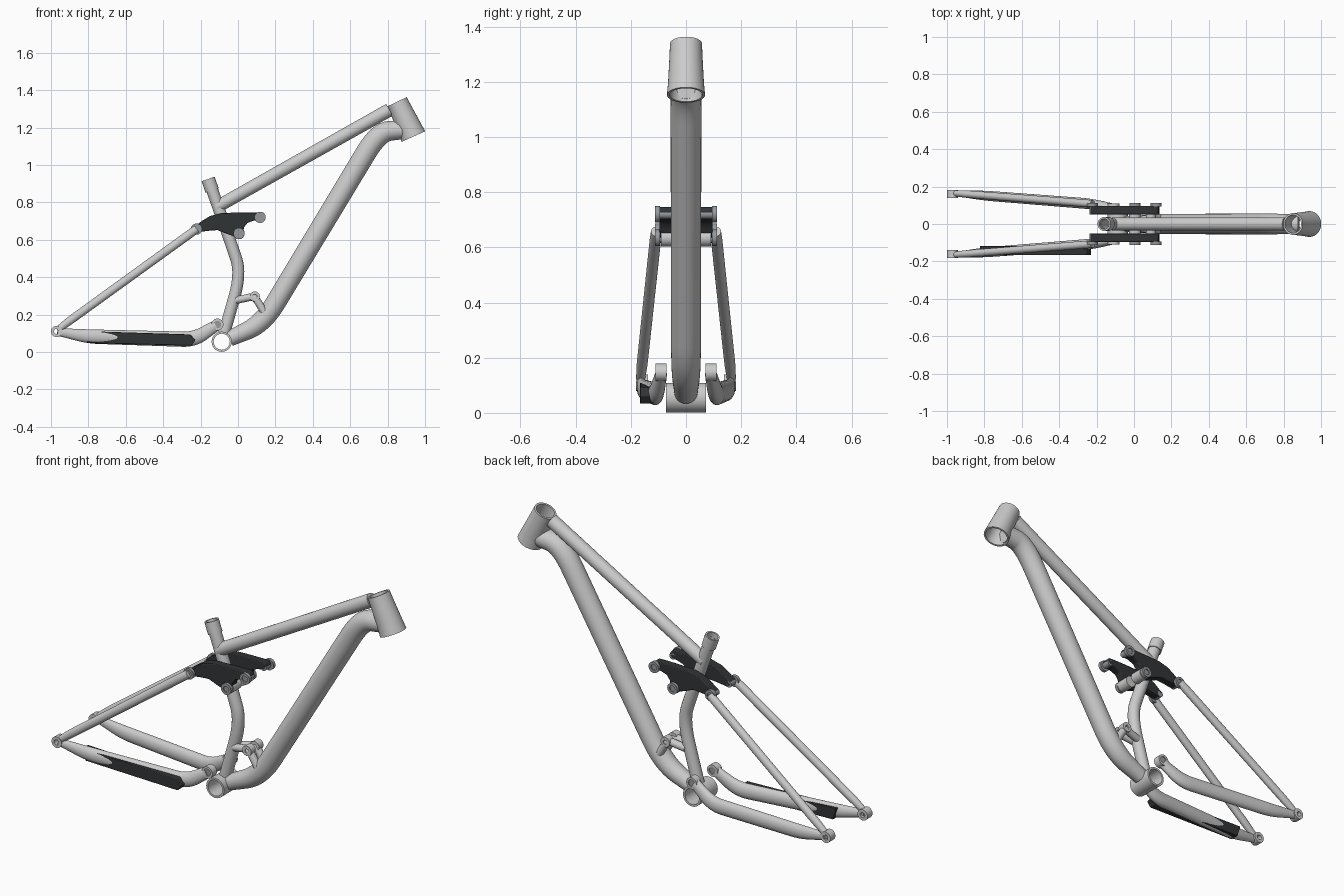
import bpy, bmesh, math
from mathutils import Vector

if "Cube" in bpy.data.objects:
    bpy.data.objects.remove(bpy.data.objects["Cube"])


def material(name, c):
    m = bpy.data.materials.new(name)
    m.diffuse_color = (*c, 1)
    m.use_nodes = True
    m.node_tree.nodes["Principled BSDF"].inputs["Base Color"].default_value = m.diffuse_color
    return m


DARK = material("dark", (0.03, 0.033, 0.035))
STEEL = material("steel", (0.3, 0.32, 0.34))


def finish(name, bm, mat=None, angle=35):
    bmesh.ops.recalc_face_normals(bm, faces=bm.faces)
    me = bpy.data.meshes.new(name)
    bm.to_mesh(me)
    bm.free()
    ob = bpy.data.objects.new(name, me)
    bpy.context.collection.objects.link(ob)
    if mat:
        me.materials.append(mat)
    bpy.ops.object.select_all(action='DESELECT')
    bpy.context.view_layer.objects.active = ob
    ob.select_set(True)
    bpy.ops.object.shade_smooth_by_angle(angle=math.radians(angle))
    return ob


def rounded(pts, fillet):
    """Round the corners of a path of (x, y, z, radius) points."""
    pts = [Vector(p) for p in pts]
    out = [pts[0]]
    for a, b, c in zip(pts, pts[1:], pts[2:]):
        la, lc = (a - b).length, (c - b).length
        p = b + (a - b) * min(fillet / la, 0.48)
        q = b + (c - b) * min(fillet / lc, 0.48)
        for i in range(9):
            t = i / 8
            out.append(p.lerp(b, t).lerp(b.lerp(q, t), t))
    return out + [pts[-1]]


def tube(name, pts, fillet=0.1, wall=0, flat=1.0, mat=None, sides=32):
    """Sweep a circle (or oval, flattened across y) along a path; wall > 0 makes it hollow."""
    path = rounded(pts, fillet)
    bm = bmesh.new()

    def skin(offset):
        rings = []
        for i, p in enumerate(path):
            t = (path[min(i + 1, len(path) - 1)] - path[max(i - 1, 0)]).to_3d().normalized()
            ref = Vector((1, 0, 0)) if abs(t.y) > 0.9 else Vector((0, 1, 0))
            n = t.cross(ref).normalized()
            s = n.cross(t)
            r = p[3] - offset
            rings.append([bm.verts.new(p.to_3d() + s * r * flat * math.cos(a) + n * r * math.sin(a))
                          for a in (2 * math.pi * k / sides for k in range(sides))])
        return rings

    rings = skin(0)
    if wall:
        rings += skin(wall)[::-1]
        rings.append(rings[0])
    else:
        bm.faces.new(rings[0])
        bm.faces.new(rings[-1])
    for r0, r1 in zip(rings, rings[1:]):
        for k in range(sides):
            j = (k + 1) % sides
            bm.faces.new((r0[k], r0[j], r1[j], r1[k]))
    return finish(name, bm, mat)


def pin(name, x, z, y0, y1, r, wall=0, mat=None):
    return tube(name, [(x, y0, z, r), (x, y1, z, r)], wall=wall, mat=mat)


def plate(name, outline, y0, y1, mat, bevel=0.004):
    """Extrude an x-z outline between two y positions."""
    bm = bmesh.new()
    f = bm.faces.new([bm.verts.new((x, y0, z)) for x, z in outline])
    g = bmesh.ops.extrude_face_region(bm, geom=[f])
    bmesh.ops.translate(bm, vec=(0, y1 - y0, 0),
                        verts=[v for v in g['geom'] if isinstance(v, bmesh.types.BMVert)])
    ob = finish(name, bm, mat)
    m = ob.modifiers.new("bevel", 'BEVEL')
    m.width, m.segments = bevel, 2
    return ob


# front triangle
tube("head_tube", [(0.85, 0, 1.338, 0.058), (0.873, 0, 1.29, 0.06), (0.918, 0, 1.197, 0.065),
                   (0.938, 0, 1.152, 0.069)], fillet=0.01, wall=0.01, sides=48)
tube("top_tube", [(-0.115, 0, 0.775, 0.034), (0.81, 0, 1.295, 0.036)])
tube("down_tube", [(-0.045, 0, 0.072, 0.042), (0.134, 0, 0.152, 0.054),
                   (0.752, 0, 1.178, 0.056), (0.88, 0, 1.188, 0.05)], fillet=0.13)
tube("seat_tube", [(-0.15, 0, 0.9, 0.032), (-0.035, 0, 0.575, 0.032), (0.016, 0, 0.42, 0.032),
                   (-0.074, 0, 0.1, 0.032)], fillet=0.13, wall=0.006)
tube("seat_collar", [(-0.16, 0, 0.925, 0.037), (-0.138, 0, 0.863, 0.037)], wall=0.009)
pin("bottom_bracket_shell", -0.087, 0.055, -0.073, 0.073, 0.054, wall=0.011)

link_outline = [(-0.232, 0.672), (-0.19, 0.703), (-0.15, 0.727), (-0.09, 0.743), (0.0, 0.746),
                (0.08, 0.747), (0.125, 0.746), (0.135, 0.73), (0.125, 0.708), (0.085, 0.703),
                (0.05, 0.69), (0.033, 0.668), (0.027, 0.64), (0.01, 0.62), (-0.02, 0.618),
                (-0.06, 0.632), (-0.11, 0.652), (-0.16, 0.648), (-0.215, 0.64), (-0.235, 0.652)]

for side, s in (("right", -1), ("left", 1)):
    # shock mount ears between seat tube and down tube
    tube(f"shock_mount_{side}", [(-0.01, s * 0.016, 0.277, 0.02), (0.088, s * 0.03, 0.298, 0.02),
                                 (0.145, s * 0.03, 0.205, 0.02)], fillet=0.03, sides=20)
    pin(f"shock_mount_eye_{side}", 0.09, 0.297, s * 0.014, s * 0.053, 0.027, wall=0.016)

    # rocker link with pivots
    plate(f"rocker_link_{side}", link_outline, s * 0.05, s * 0.096, DARK)
    for n, (x, z) in enumerate([(-0.222, 0.657), (0.005, 0.634), (0.118, 0.72)]):
        pin(f"link_washer_{side}_{n}", x, z, s * 0.094, s * 0.112, 0.03, wall=0.014, mat=STEEL)
        pin(f"link_bolt_{side}_{n}", x, z, s * 0.05, s * 0.106, 0.017, mat=STEEL)
    pin(f"rocker_pivot_boss_{side}", 0.005, 0.634, s * 0.02, s * 0.09, 0.031)

    # seat stay
    tube(f"seat_stay_{side}", [(-0.222, s * 0.107, 0.657, 0.022), (-0.25, s * 0.11, 0.637, 0.023),
                               (-0.9, s * 0.16, 0.167, 0.022), (-0.965, s * 0.165, 0.118, 0.017)],
         fillet=0.04, flat=0.9, sides=24)
    # chain stay
    tube(f"chain_stay_{side}", [(-0.965, s * 0.165, 0.108, 0.02), (-0.8, s * 0.152, 0.083, 0.038),
                                (-0.235, s * 0.108, 0.067, 0.041), (-0.12, s * 0.09, 0.14, 0.03)],
         fillet=0.06, flat=0.7)
    pin(f"main_pivot_{side}", -0.11, 0.147, s * 0.07, s * 0.11, 0.032, wall=0.012)
    pin(f"main_pivot_bolt_{side}", -0.11, 0.147, s * 0.075, s * 0.104, 0.021, mat=STEEL)
    # rear axle dropout
    pin(f"dropout_{side}", -0.97, 0.11, s * 0.138, s * 0.182, 0.03, wall=0.016)

# chain guard on the drive side
plate("chain_guard", [(-0.825, 0.112), (-0.255, 0.094), (-0.228, 0.062), (-0.25, 0.034),
                      (-0.805, 0.048)], -0.167, -0.118, DARK, 0.003)
